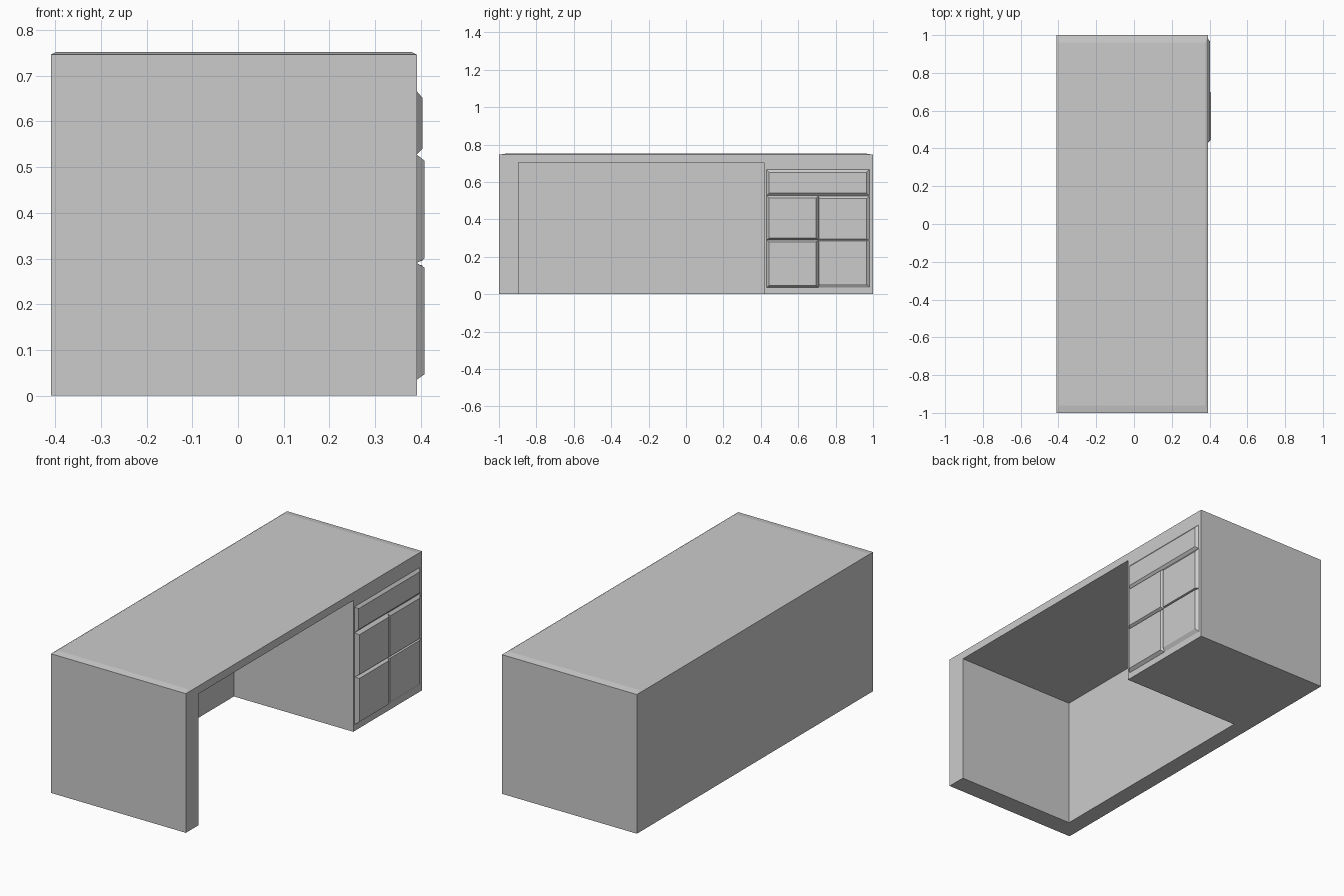
import bpy, bmesh

if "Cube" in bpy.data.objects:
    bpy.data.objects.remove(bpy.data.objects["Cube"])


def mesh_object(name, loops):
    """Closed solid lofted through a list of four-point loops."""
    bm = bmesh.new()
    rings = [[bm.verts.new(p) for p in loop] for loop in loops]
    for a, b in zip(rings, rings[1:]):
        for i in range(4):
            j = (i + 1) % 4
            bm.faces.new((a[i], a[j], b[j], b[i]))
    bm.faces.new(rings[0][::-1])
    bm.faces.new(rings[-1])
    bmesh.ops.recalc_face_normals(bm, faces=bm.faces[:])
    mesh = bpy.data.meshes.new(name)
    bm.to_mesh(mesh)
    bm.free()
    obj = bpy.data.objects.new(name, mesh)
    bpy.context.collection.objects.link(obj)
    return obj


def plan(x0, x1, y0, y1, z):
    return [(x0, y0, z), (x1, y0, z), (x1, y1, z), (x0, y1, z)]


def front(x, y0, y1, z0, z1):
    return [(x, y0, z0), (x, y1, z0), (x, y1, z1), (x, y0, z1)]


# Desk body with a shallow chamfer around the top
BACK, FACE = -0.409, 0.391
body = mesh_object("desk_body", [
    plan(BACK, FACE, -1, 1, 0),
    plan(BACK, FACE, -1, 1, 0.746),
    plan(BACK + 0.012, FACE - 0.012, -0.962, 0.962, 0.752),
])

# Knee space, leaving a leg, back panel and drawer pedestal
cutter = mesh_object("knee_space_cutter", [
    plan(-0.317, 0.6, -0.895, 0.418, -0.1),
    plan(-0.317, 0.6, -0.895, 0.418, 0.704),
])
cutter.hide_render = True
cutter.hide_set(True)
cut = body.modifiers.new("knee_space", 'BOOLEAN')
cut.operation = 'DIFFERENCE'
cut.solver = 'EXACT'
cut.object = cutter


def panel(name, y0, y1, z0, z1, depth, left, right, low, high):
    """Raised drawer front with its own chamfer width on each side."""
    mesh_object(name, [
        front(FACE - 0.003, y0, y1, z0, z1),
        front(FACE, y0, y1, z0, z1),
        front(FACE + depth, y0 + left, y1 - right, z0 + low, z1 - high),
    ])


# Wide top drawer and two columns of lower drawers
panel("top_drawer", 0.43, 0.98, 0.527, 0.666, 0.012, 0.015, 0.015, 0.013, 0.014)
panel("upper_left_drawer", 0.43, 0.708, 0.29, 0.527, 0.017, 0.015, 0.013, 0.01, 0.013)
panel("lower_left_drawer", 0.43, 0.708, 0.035, 0.29, 0.017, 0.015, 0.013, 0.012, 0.01)
panel("upper_right_drawer", 0.708, 0.982, 0.292, 0.525, 0.012, 0.004, 0.017, 0.003, 0.014)
panel("lower_right_drawer", 0.708, 0.982, 0.035, 0.288, 0.012, 0.004, 0.017, 0.02, 0.003)
